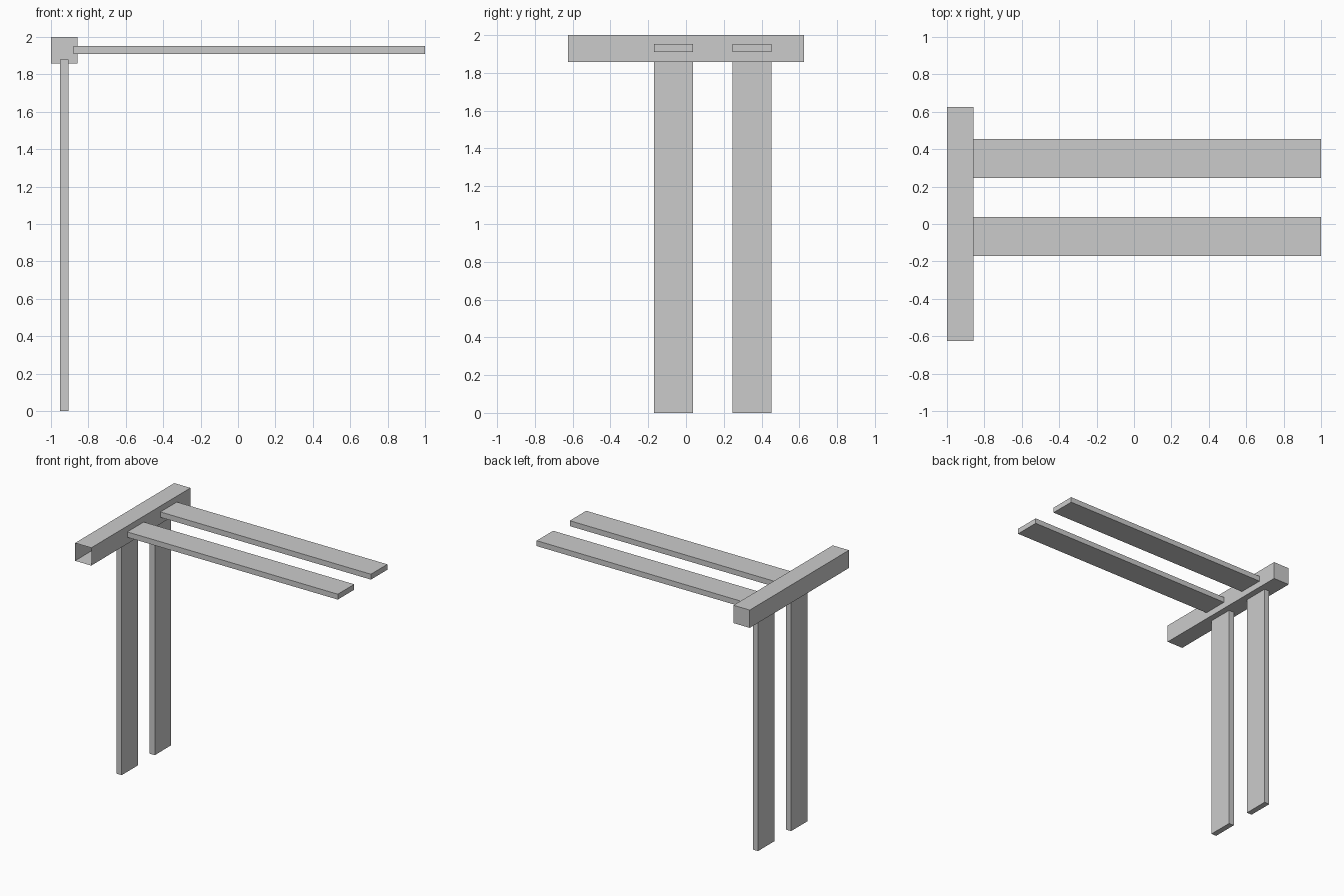
import bpy
import bmesh
from mathutils import Vector

if "Cube" in bpy.data.objects:
    bpy.data.objects.remove(bpy.data.objects["Cube"])


def box(name, lo, hi, open_front=False):
    """Axis-aligned box between two corners, optionally without its -y face."""
    lo, hi = Vector(lo), Vector(hi)
    bm = bmesh.new()
    bmesh.ops.create_cube(bm, size=1)
    bmesh.ops.scale(bm, vec=hi - lo, verts=bm.verts)
    if open_front:
        bm.normal_update()
        front = [f for f in bm.faces if f.normal.y < -0.9]
        bmesh.ops.delete(bm, geom=front, context='FACES_ONLY')
    mesh = bpy.data.meshes.new(name)
    bm.to_mesh(mesh)
    bm.free()
    obj = bpy.data.objects.new(name, mesh)
    obj.location = (lo + hi) / 2
    bpy.context.collection.objects.link(obj)
    return obj


# Cross beam, a thin shell left open at the front end
box("cross_beam", (-1, -0.625, 1.858), (-0.857, 0.625, 2), open_front=True)

# Two matching pairs of upright and horizontal planks, let into the beam
WIDTH = 0.207
for side, y in (("front", -0.067), ("back", 0.35)):
    y0, y1 = y - WIDTH / 2, y + WIDTH / 2
    box(side + "_upright_plank", (-0.953, y0, 0), (-0.907, y1, 1.879))
    box(side + "_horizontal_plank", (-0.879, y0, 1.91), (1, y1, 1.953))
